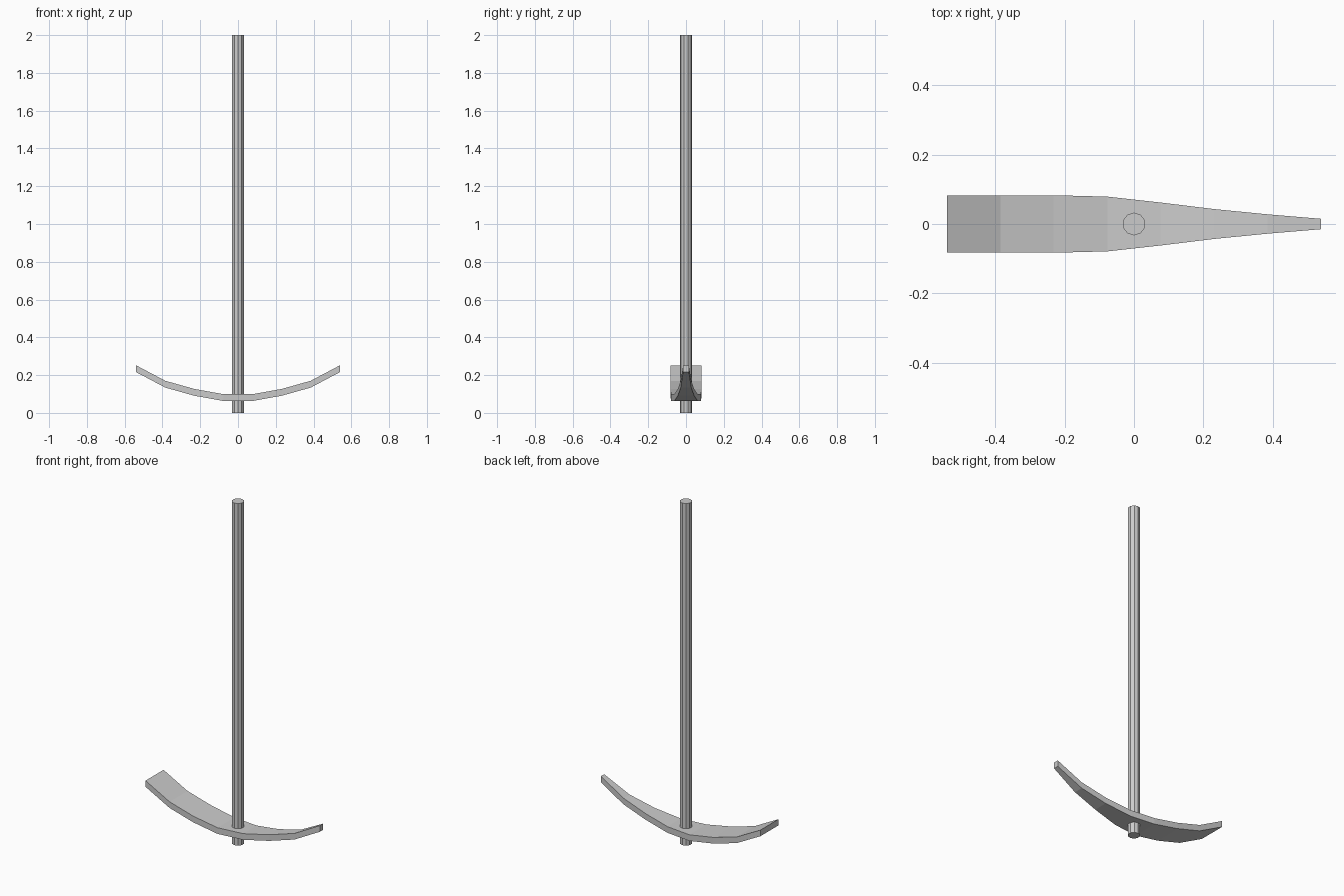
import bpy, bmesh

if "Cube" in bpy.data.objects:
    bpy.data.objects.remove(bpy.data.objects["Cube"])

# Handle: ten-sided straight shaft
bpy.ops.mesh.primitive_cylinder_add(vertices=10, radius=0.033, depth=2, location=(0, 0, 1))
bpy.context.object.name = "handle"

# Head: curved bar, broad blade on the left tapering to a pick on the right
# stations: x, underside z, half width
stations = [(-0.54, 0.216, 0.083), (-0.385, 0.134, 0.083), (-0.232, 0.091, 0.083),
            (-0.077, 0.063, 0.079), (0.077, 0.063, 0.062), (0.232, 0.091, 0.043),
            (0.385, 0.134, 0.028), (0.54, 0.216, 0.015)]
thickness = 0.036

bm = bmesh.new()
rings = [[bm.verts.new((x, y, h)) for y, h in
          ((-w, z), (w, z), (w, z + thickness), (-w, z + thickness))]
         for x, z, w in stations]
for a, b in zip(rings, rings[1:]):
    for i in range(4):
        j = (i + 1) % 4
        bm.faces.new((a[i], a[j], b[j], b[i]))
bm.faces.new(rings[0])
bm.faces.new(rings[-1])
bmesh.ops.recalc_face_normals(bm, faces=bm.faces)
mesh = bpy.data.meshes.new("pick_head")
bm.to_mesh(mesh)
bm.free()
bpy.context.collection.objects.link(bpy.data.objects.new("pick_head", mesh))
